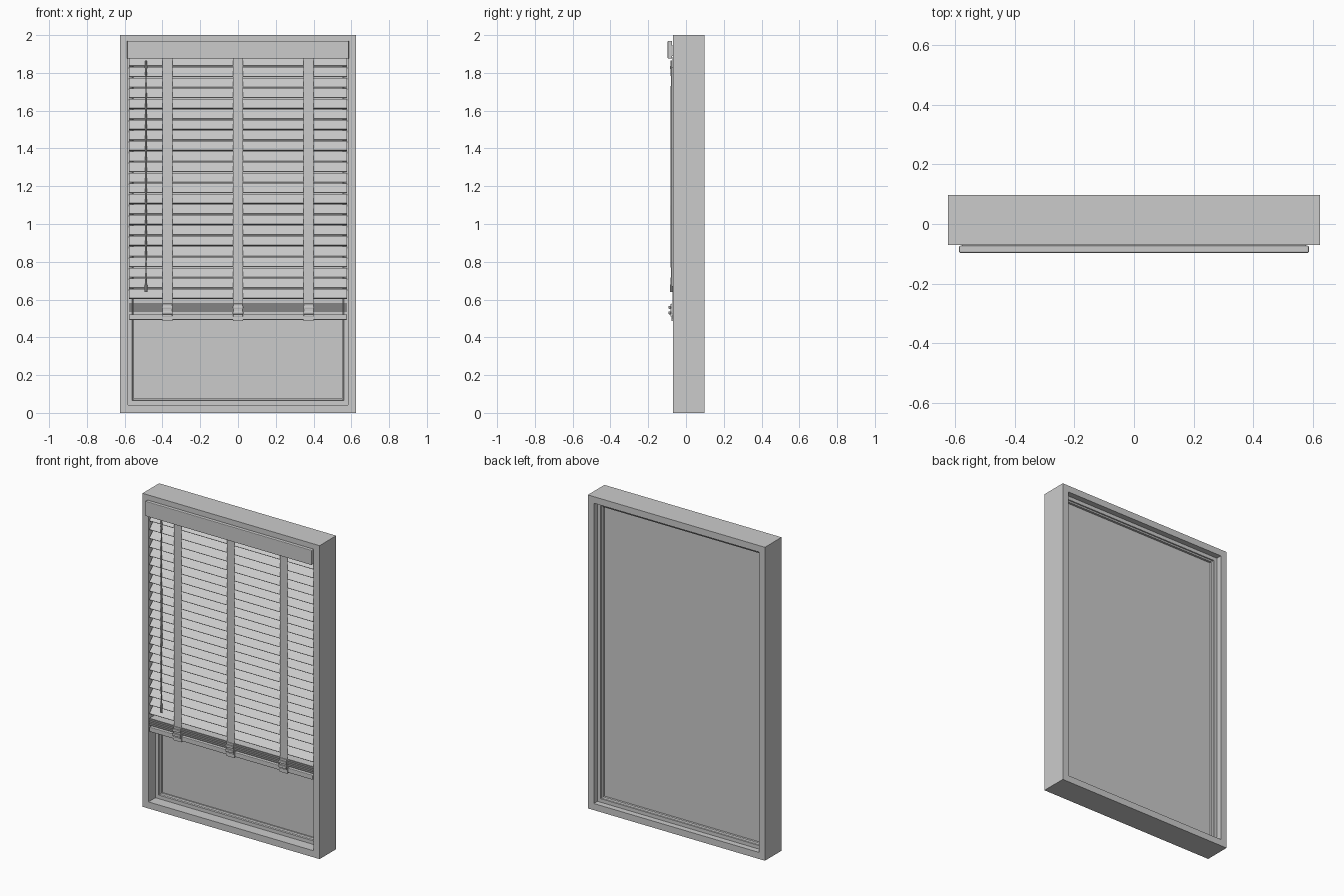
import bpy, bmesh, math
from mathutils import Matrix, Vector

cube = bpy.data.objects.get("Cube")
if cube:
    bpy.data.objects.remove(cube)

grey = bpy.data.materials.new("warm_grey")
grey.use_nodes = True
colour = (0.6, 0.6, 0.6, 1)
grey.diffuse_color = colour
grey.node_tree.nodes["Principled BSDF"].inputs["Base Color"].default_value = colour


def finish(name, bm):
    bmesh.ops.recalc_face_normals(bm, faces=bm.faces)
    mesh = bpy.data.meshes.new(name)
    bm.to_mesh(mesh)
    bm.free()
    mesh.materials.append(grey)
    ob = bpy.data.objects.new(name, mesh)
    bpy.context.collection.objects.link(ob)
    return ob


def box(name, x, y, z, bevel=0):
    """Box from (min, max) ranges, with optional bevel."""
    bm = bmesh.new()
    bmesh.ops.create_cube(bm, size=1)
    for v in bm.verts:
        v.co = Vector([(a + b) / 2 + c * (b - a) for c, (a, b) in zip(v.co, (x, y, z))])
    if bevel:
        bmesh.ops.bevel(bm, geom=bm.edges[:], offset=bevel, segments=2, affect='EDGES', profile=0.5)
    return finish(name, bm)


def ring(name, profile):
    """Sweep an (inset, y) profile round the window rectangle."""
    bm = bmesh.new()
    loops = []
    for inset, y in profile:
        w, lo, hi = 0.625 - inset, inset, 2 - inset
        loops.append([bm.verts.new((px, y, pz)) for px, pz in ((-w, lo), (w, lo), (w, hi), (-w, hi))])
    for a, b in zip(loops, loops[1:] + loops[:1]):
        for i in range(4):
            j = (i + 1) % 4
            bm.faces.new((a[i], a[j], b[j], b[i]))
    return finish(name, bm)


# Window frame, sash with sloped bead, and pane
FRONT, BACK = -0.07, 0.097
ring("window_frame", [(0, FRONT), (0.042, FRONT), (0.042, BACK), (0, BACK)])
ring("window_sash", [(0.04, 0), (0.065, 0), (0.067, 0.01), (0.075, 0.014), (0.075, 0.05),
                     (0.067, 0.054), (0.065, 0.06), (0.04, 0.06)])
box("window_pane", (-0.56, 0.56), (0.024, 0.036), (0.065, 1.935))

# Valance and head rail
box("valance", (-0.587, 0.587), (-0.097, -0.073), (1.875, 1.97), 0.004)
box("head_rail", (-0.578, 0.578), (-0.073, -0.01), (1.89, 1.945))

# Tilted slats
slat_bm = bmesh.new()
tilt = math.radians(45)
for i in range(23):
    centre = Vector((0, -0.044, 0.63 + i * 0.0559))
    m = Matrix.Translation(centre) @ Matrix.Rotation(tilt, 4, 'X') @ Matrix.Diagonal((1.154, 0.068, 0.006, 1))
    bmesh.ops.create_cube(slat_bm, size=1, matrix=m)
finish("slats", slat_bm)

# Stacked slats and bottom rail
for i in range(5):
    z = 0.533 + i * 0.01
    box("stacked_slat", (-0.577, 0.577), (-0.07, -0.008), (z, z + 0.005))
box("bottom_rail", (-0.577, 0.577), (-0.071, -0.007), (0.492, 0.522), 0.004)

# Ladder tapes with clips wrapped round the bottom rail
for x in (-0.374, 0, 0.374):
    box("ladder_tape", (x - 0.026, x + 0.026), (-0.0745, -0.0725), (0.52, 1.885))
    box("tape_wrap", (x - 0.027, x + 0.027), (-0.076, -0.003), (0.487, 0.526))
    box("clip_plate", (x - 0.026, x + 0.026), (-0.083, -0.074), (0.51, 0.578), 0.003)
    for z in (0.53, 0.558):
        box("clip_bar", (x - 0.028, x + 0.028), (-0.092, -0.08), (z - 0.008, z + 0.008), 0.003)

# Tilt wand: thicker at the ends and middle
wand_bm = bmesh.new()
stations = [(0.64, 0.007), (0.67, 0.007), (0.72, 0.0035), (1.25, 0.006), (1.78, 0.0035), (1.83, 0.007), (1.865, 0.004)]
rings = []
for z, r in stations:
    rings.append([wand_bm.verts.new((-0.487 + r * math.cos(k * math.tau / 8),
                                     -0.077 + r * math.sin(k * math.tau / 8), z)) for k in range(8)])
for a, b in zip(rings, rings[1:]):
    for k in range(8):
        j = (k + 1) % 8
        wand_bm.faces.new((a[k], a[j], b[j], b[k]))
wand_bm.faces.new(rings[0])
wand_bm.faces.new(rings[-1])
finish("tilt_wand", wand_bm)
